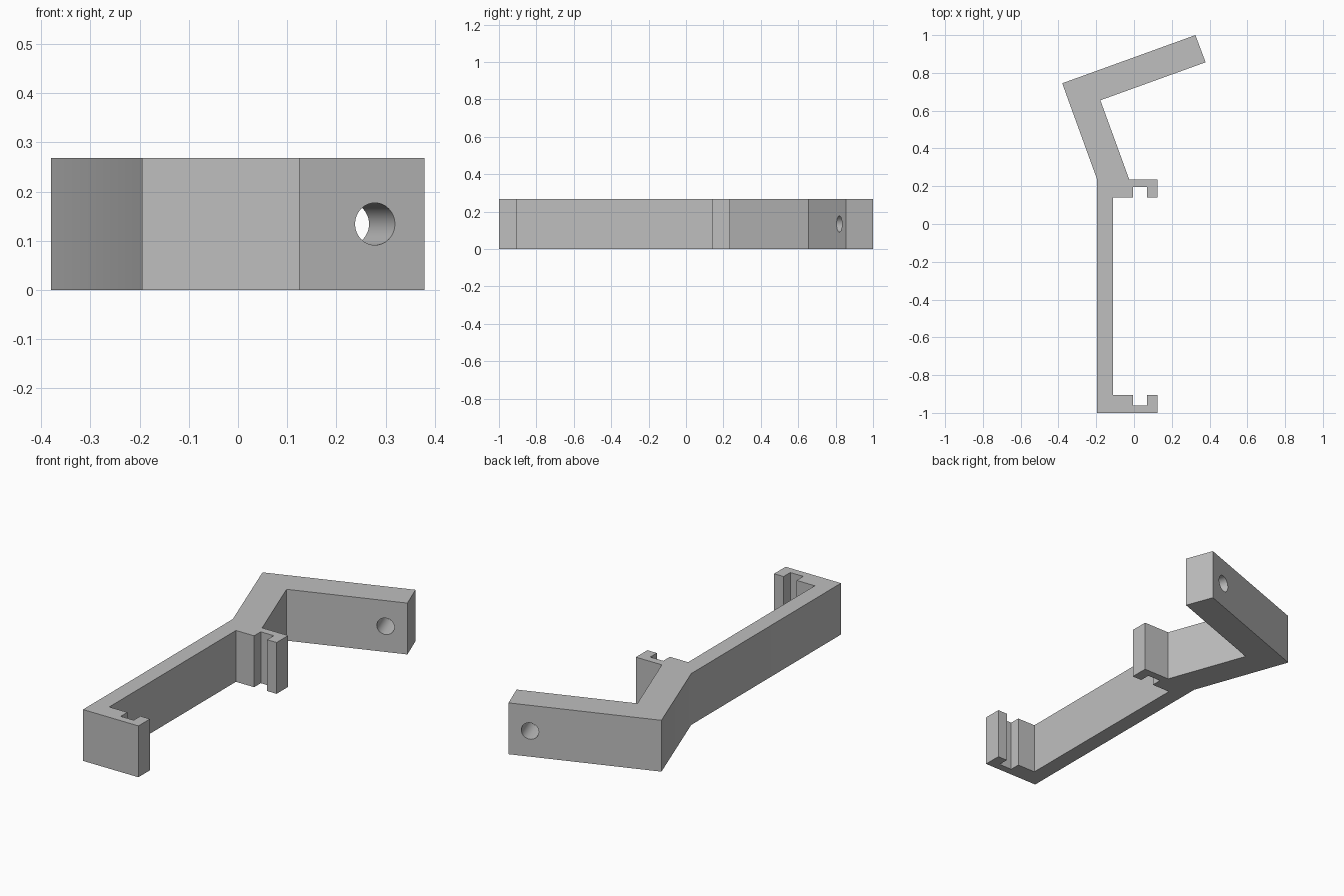
import bpy, bmesh, math
from mathutils import Vector, Matrix

cube = bpy.data.objects.get("Cube")
if cube:
    bpy.data.objects.remove(cube, do_unlink=True)

HEIGHT = 0.268
TILT = math.radians(20)

grey = bpy.data.materials.new("light grey")
grey.use_nodes = True
colour = (0.52, 0.52, 0.52, 1)
grey.diffuse_color = colour
grey.node_tree.nodes["Principled BSDF"].inputs["Base Color"].default_value = colour


def make_object(name, bm):
    bmesh.ops.recalc_face_normals(bm, faces=bm.faces)
    mesh = bpy.data.meshes.new(name)
    bm.to_mesh(mesh)
    bm.free()
    mesh.materials.append(grey)
    obj = bpy.data.objects.new(name, mesh)
    bpy.context.collection.objects.link(obj)
    return obj


def hook(outer, side):
    """Slotted clip outline, from the inner wall to the outer tip."""
    lip, floor = outer + side * 0.095, outer + side * 0.04
    return [(-0.11, lip), (-0.005, lip), (-0.005, floor), (0.07, floor),
            (0.07, lip), (0.125, lip), (0.125, outer)]


# Bracket outline: two facing clips, then the bent arm
outline = [(-0.195, -1.0)] + hook(-1.0, 1)[::-1] + hook(0.235, -1)
outline += [(-0.025, 0.235), (-0.178, 0.655), (0.379, 0.856),
            (0.325, 1.0), (-0.38, 0.745), (-0.195, 0.235)]

bm = bmesh.new()
base = bm.faces.new([bm.verts.new((x, y, 0)) for x, y in outline])
top = bmesh.ops.extrude_face_region(bm, geom=[base])["geom"]
bmesh.ops.translate(bm, vec=(0, 0, HEIGHT),
                    verts=[v for v in top if isinstance(v, bmesh.types.BMVert)])
bracket = make_object("bracket", bm)

# Screw hole straight through the tilted arm
bm = bmesh.new()
aim = (Matrix.Translation(Vector((0.252, 0.892, HEIGHT / 2)))
       @ Matrix.Rotation(TILT, 4, "Z") @ Matrix.Rotation(math.pi / 2, 4, "X"))
bmesh.ops.create_cone(bm, cap_ends=True, segments=48, radius1=0.043,
                      radius2=0.043, depth=0.4, matrix=aim)
cutter = make_object("screw_hole_cutter", bm)
cutter.hide_render = True

cut = bracket.modifiers.new("screw hole", "BOOLEAN")
cut.operation = "DIFFERENCE"
cut.solver = "EXACT"
cut.object = cutter

bpy.ops.object.select_all(action="DESELECT")
bracket.select_set(True)
bpy.context.view_layer.objects.active = bracket
bpy.ops.object.modifier_apply(modifier=cut.name)
bpy.data.objects.remove(cutter, do_unlink=True)
bpy.ops.object.shade_smooth_by_angle(angle=math.radians(30))
